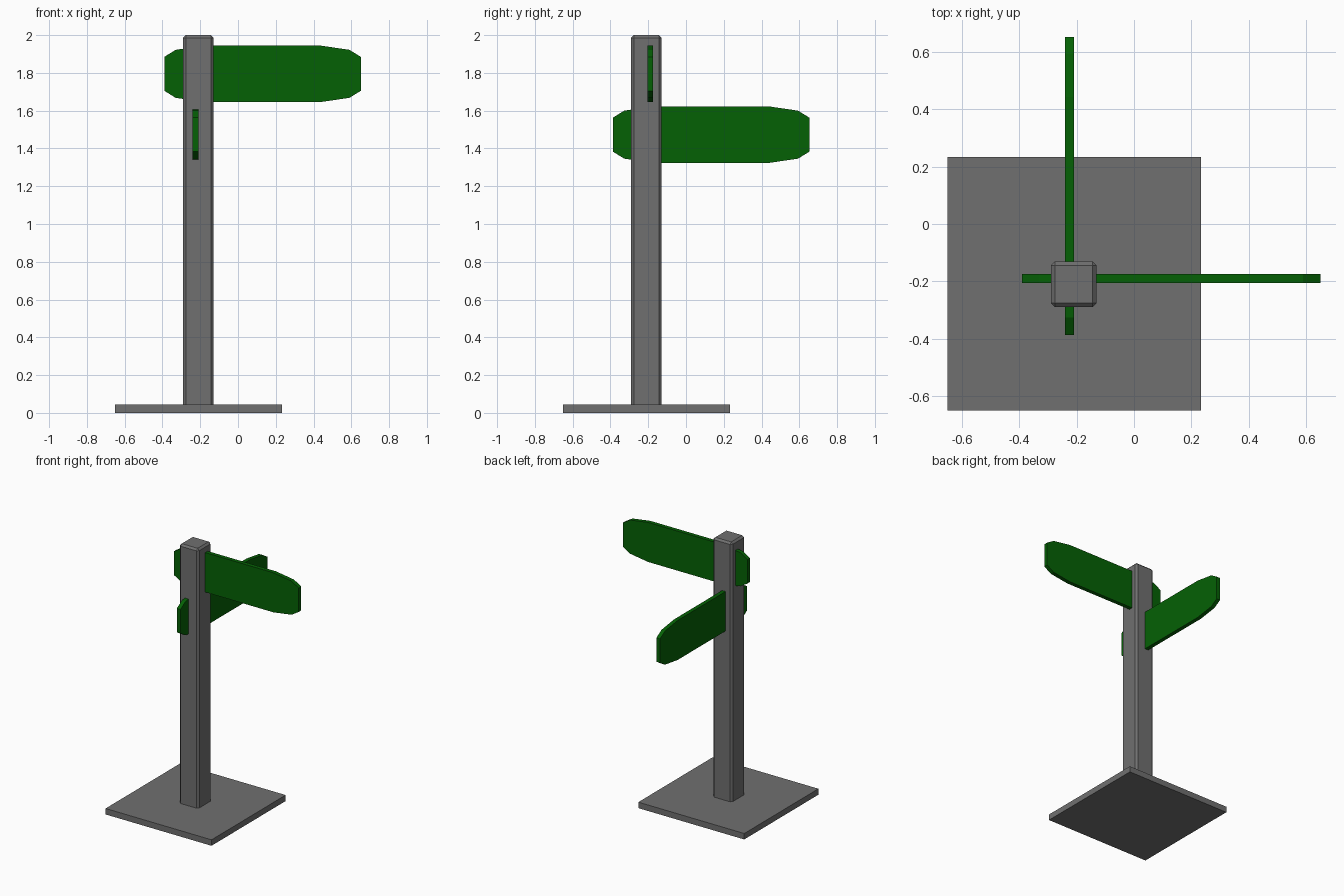
import bpy, bmesh
from mathutils import Matrix, Vector
from math import pi

if "Cube" in bpy.data.objects:
    bpy.data.objects.remove(bpy.data.objects["Cube"])


def material(name, rgb):
    mat = bpy.data.materials.new(name)
    mat.diffuse_color = (*rgb, 1)
    mat.use_nodes = True
    mat.node_tree.nodes["Principled BSDF"].inputs["Base Color"].default_value = mat.diffuse_color
    return mat


GREEN = material("sign_green", (0.0015, 0.12, 0.0015))
GREY = material("dark_grey", (0.16, 0.16, 0.16))


def finish(name, bm, mat):
    bmesh.ops.recalc_face_normals(bm, faces=bm.faces)
    me = bpy.data.meshes.new(name)
    bm.to_mesh(me)
    bm.free()
    me.materials.append(mat)
    ob = bpy.data.objects.new(name, me)
    bpy.context.collection.objects.link(ob)


def box(name, lo, hi, bevel=0):
    lo, hi = Vector(lo), Vector(hi)
    bm = bmesh.new()
    bmesh.ops.create_cube(bm, size=1, matrix=Matrix.Translation((lo + hi) / 2)
                          @ Matrix.Diagonal((*(hi - lo), 1)))
    if bevel:
        bmesh.ops.bevel(bm, geom=bm.edges[:], offset=bevel, segments=1,
                        affect='EDGES')
    finish(name, bm, GREY)


def sign(name, matrix):
    # Board with tapered ends, mirrored from one quarter outline
    q = [(0.52, 0.09), (0.46, 0.127), (0.31, 0.149)]
    outline = q + [(-x, z) for x, z in reversed(q)]
    outline += [(-x, -z) for x, z in outline]
    bm = bmesh.new()
    face = bm.faces.new([bm.verts.new((x, -0.015, z)) for x, z in outline])
    ext = bmesh.ops.extrude_face_region(bm, geom=[face], use_keep_orig=True)
    moved = [g for g in ext['geom'] if isinstance(g, bmesh.types.BMVert)]
    bmesh.ops.translate(bm, verts=moved, vec=(0, 0.03, 0))
    bm.transform(matrix)
    finish(name, bm, GREEN)


# Base plate and chamfered post
box("base_plate", (-0.65, -0.65, 0), (0.234, 0.234, 0.045))
box("post", (-0.29, -0.29, 0.025), (-0.13, -0.13, 2.0), 0.014)

# Two crossed direction boards running through the post
sign("upper_sign", Matrix.Translation((0.13, -0.19, 1.795)))
sign("lower_sign", Matrix.Translation((-0.225, 0.133, 1.473)) @ Matrix.Rotation(pi / 2, 4, 'Z'))
